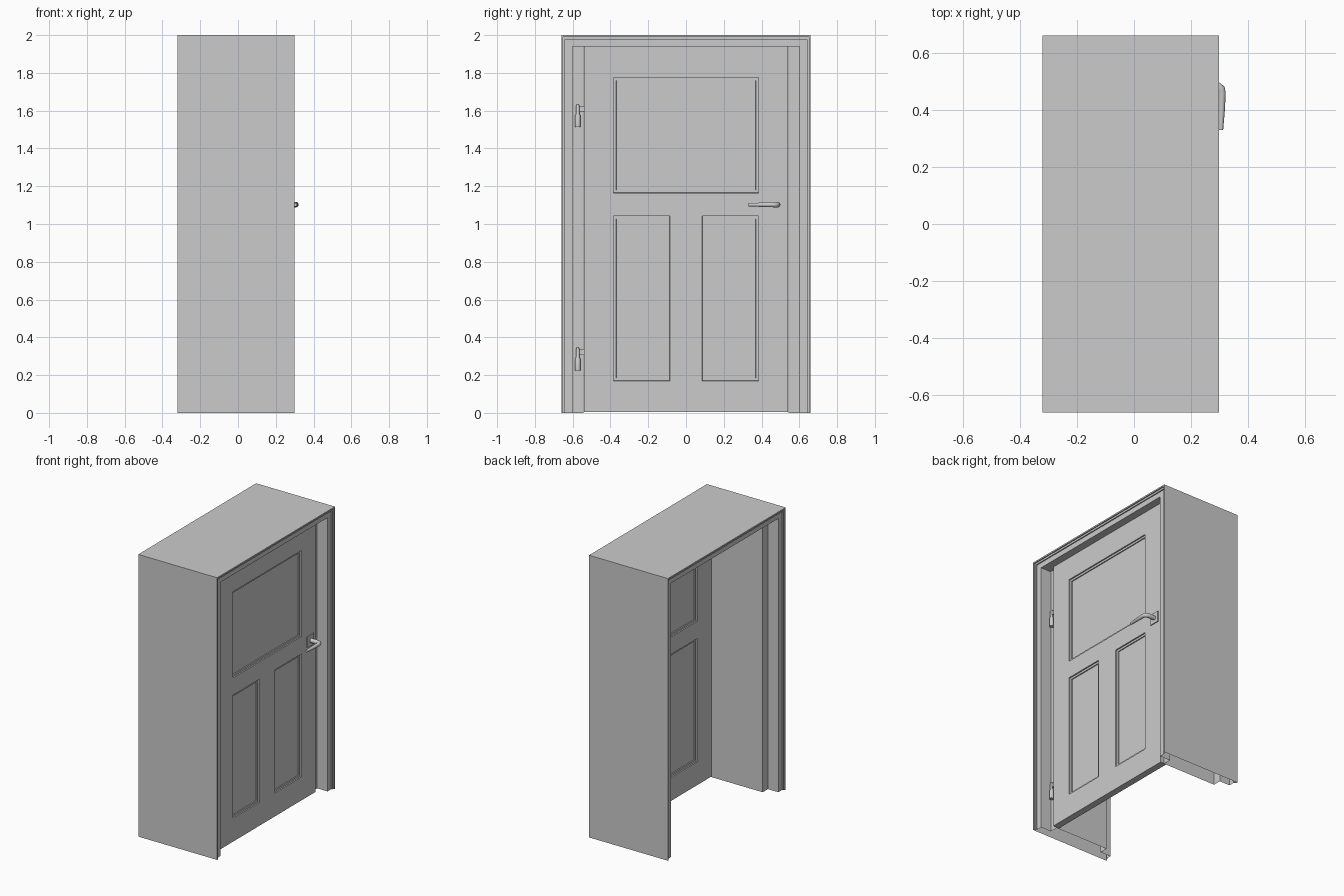
import bpy, bmesh, math
from mathutils import Vector, Matrix

if "Cube" in bpy.data.objects:
    bpy.data.objects.remove(bpy.data.objects["Cube"])


def add_object(name, bm):
    mesh = bpy.data.meshes.new(name)
    bm.normal_update()
    bm.to_mesh(mesh)
    bm.free()
    obj = bpy.data.objects.new(name, mesh)
    bpy.context.collection.objects.link(obj)
    return obj


def make_box(bm, lo, hi):
    lo, hi = Vector(lo), Vector(hi)
    size = hi - lo
    m = Matrix.Translation((lo + hi) / 2) @ Matrix.Diagonal((*size, 1))
    return bmesh.ops.create_cube(bm, size=1, matrix=m)


def smooth(obj, angle=40):
    bpy.ops.object.select_all(action='DESELECT')
    obj.select_set(True)
    bpy.context.view_layer.objects.active = obj
    bpy.ops.object.shade_smooth_by_angle(angle=math.radians(angle))


# Door surround: hollow profile (depth x, half width, top height) swept in an upside-down U
MID = -0.011
half = [(0.309, 0.66, 2.0), (0.309, 0.651, 1.99), (0.301, 0.651, 1.99),
        (0.301, 0.641, 1.977), (0.293, 0.641, 1.977), (0.293, 0.60, 1.94),
        (0.211, 0.60, 1.94), (0.211, 0.542, 1.94)]
profile = half + [(-x, w, t) for x, w, t in reversed(half)]
bm = bmesh.new()
rings = []
for d, w, t in profile:
    x = MID + d
    rings.append([bm.verts.new(p) for p in
                  ((x, -w, 0), (x, -w, t), (x, w, t), (x, w, 0))])
for i, a in enumerate(rings):
    b = rings[(i + 1) % len(rings)]
    for k in range(3):
        bm.faces.new((a[k], a[k + 1], b[k + 1], b[k]))
bmesh.ops.dissolve_degenerate(bm, dist=1e-5, edges=bm.edges)
bmesh.ops.recalc_face_normals(bm, faces=bm.faces)
add_object("door_surround", bm)

# Door leaf with three stepped recessed panels on both sides
FRONT, BACK = 0.228, 0.18
PANELS = [(-0.384, 0.384, 1.165, 1.775),
          (-0.384, -0.086, 0.17, 1.042),
          (0.086, 0.384, 0.17, 1.042)]
bm = bmesh.new()
make_box(bm, (BACK, -0.541, 0.004), (FRONT, 0.541, 1.939))
cuts = [((0, y, 0), (0, 1, 0)) for y in (-0.384, -0.086, 0.086, 0.384)]
cuts += [((0, 0, z), (0, 0, 1)) for z in (0.17, 1.042, 1.165, 1.775)]
for co, no in cuts:
    bmesh.ops.bisect_plane(bm, geom=bm.verts[:] + bm.edges[:] + bm.faces[:],
                           plane_co=co, plane_no=no)
bm.normal_update()
for y0, y1, z0, z1 in PANELS:
    for side in (1, -1):
        region = []
        for f in bm.faces:
            c = f.calc_center_median()
            if f.normal.x * side > 0.9 and y0 < c.y < y1 and z0 < c.z < z1:
                region.append(f)
        for thick, depth in ((0.0005, -0.009), (0.014, 0), (0.0005, -0.007)):
            bmesh.ops.inset_region(bm, faces=region, thickness=thick, depth=depth,
                                   use_even_offset=True)
bmesh.ops.dissolve_limit(bm, angle_limit=0.01, verts=bm.verts, edges=bm.edges)
add_object("door_leaf", bm)


# Lever handle: plate plus a bent, tapering grip, repeated on the back
def tube(bm, path, sides=14):
    rings = []
    for i, (p, r) in enumerate(path):
        p = Vector(p)
        t = Vector(path[min(i + 1, len(path) - 1)][0]) - Vector(path[max(i - 1, 0)][0])
        t.normalize()
        up = Vector((0, 0, 1))
        s = t.cross(up)
        rings.append([bm.verts.new(p + r * (math.cos(a) * s + math.sin(a) * up))
                      for a in (2 * math.pi * k / sides for k in range(sides))])
    for a, b in zip(rings, rings[1:]):
        for k in range(sides):
            n = (k + 1) % sides
            bm.faces.new((a[k], a[n], b[n], b[k]))
    bm.faces.new(rings[0])
    bm.faces.new(rings[-1])


for side, base, label in ((1, FRONT, "front"), (-1, BACK, "back")):
    def at(d, y):
        return (base + side * d, y, 1.102)
    bm = bmesh.new()
    xs = sorted((base, base + side * 0.007))
    make_box(bm, (xs[0], 0.444, 1.065), (xs[1], 0.518, 1.141))
    add_object(label + "_handle_plate", bm)
    bm = bmesh.new()
    tube(bm, [(at(0, 0.484), 0.015), (at(0.055, 0.484), 0.015),
              (at(0.068, 0.481), 0.015), (at(0.077, 0.473), 0.0145),
              (at(0.080, 0.458), 0.0135), (at(0.079, 0.40), 0.0115),
              (at(0.076, 0.33), 0.0085)])
    bmesh.ops.recalc_face_normals(bm, faces=bm.faces)
    smooth(add_object(label + "_lever", bm))


# Hinges: fat lower barrel, slim rounded upper barrel and a small leaf tab
def barrel(bm, x, y, outline, sides=16):
    rings = [[bm.verts.new((x + r * math.cos(2 * math.pi * k / sides),
                            y + r * math.sin(2 * math.pi * k / sides), z))
              for k in range(sides)] for r, z in outline]
    for a, b in zip(rings, rings[1:]):
        for k in range(sides):
            n = (k + 1) % sides
            bm.faces.new((a[k], a[n], b[n], b[k]))
    bm.faces.new(rings[0][::-1])
    bm.faces.new(rings[-1])


for label, z in (("lower", 0.225), ("upper", 1.513)):
    bm = bmesh.new()
    barrel(bm, 0.216, -0.573, [(0.0145, z), (0.0145, z + 0.062), (0.009, z + 0.070),
                               (0.009, z + 0.112), (0.006, z + 0.120)])
    make_box(bm, (0.212, -0.573, z + 0.082), (0.220, -0.538, z + 0.110))
    smooth(add_object(label + "_hinge", bm))
